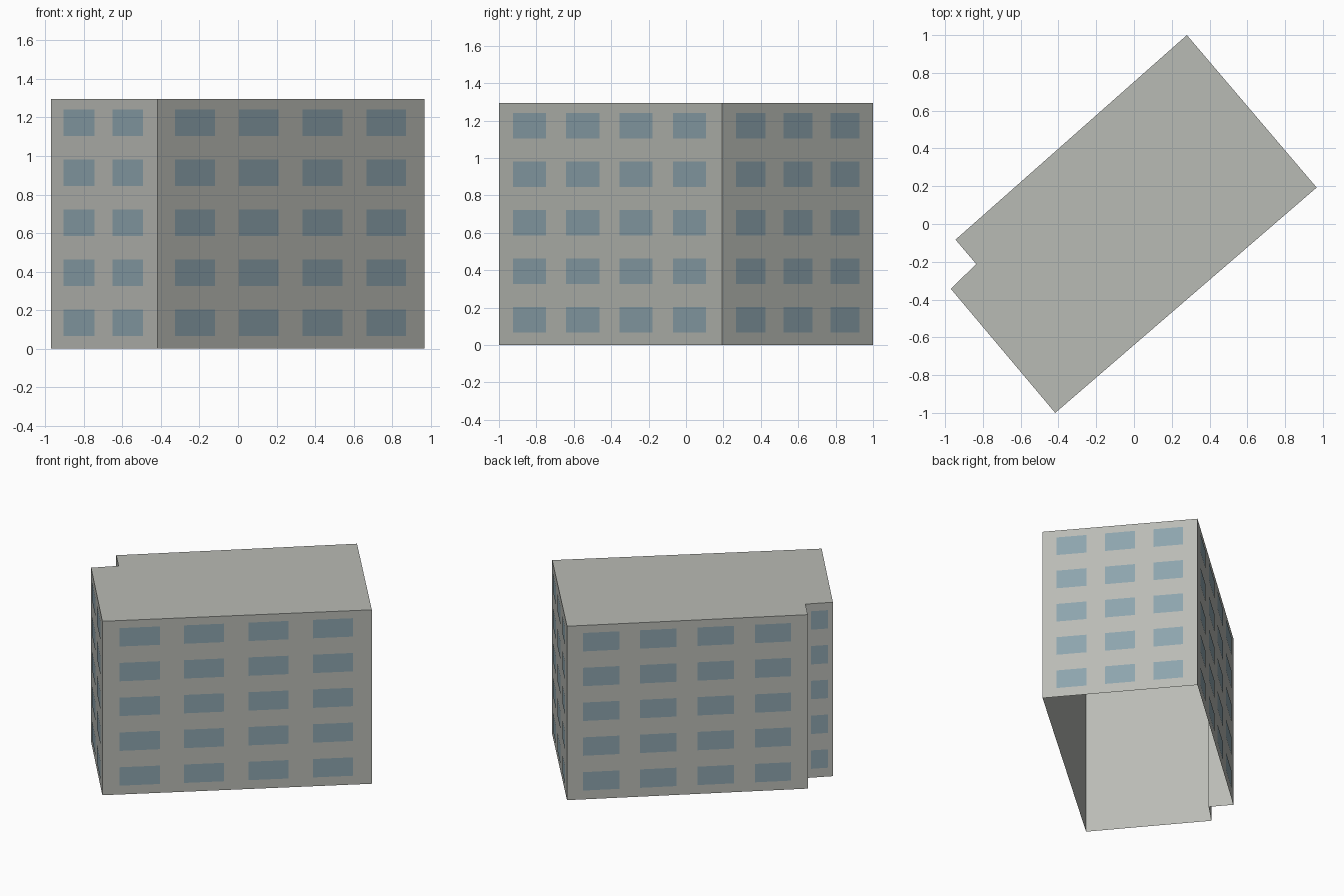
import bpy
import bmesh
from mathutils import Vector

cube = bpy.data.objects.get("Cube")
if cube:
    bpy.data.objects.remove(cube, do_unlink=True)

HEIGHT = 1.295
FLOORS = 5
STOREY = HEIGHT / FLOORS
SILL, PANE_HEIGHT = 0.067, 0.137
OFFSET = 0.003


def make_material(name, colour):
    mat = bpy.data.materials.new(name)
    mat.use_nodes = True
    rgba = (*colour, 1.0)
    mat.diffuse_color = rgba
    mat.node_tree.nodes["Principled BSDF"].inputs["Base Color"].default_value = rgba
    return mat


def make_object(name, bm, mat):
    mesh = bpy.data.meshes.new(name)
    bm.to_mesh(mesh)
    bm.free()
    mesh.materials.append(mat)
    obj = bpy.data.objects.new(name, mesh)
    bpy.context.collection.objects.link(obj)
    return obj


def add_quad(bm, start, end, low, high):
    """Upright rectangle between two plan points."""
    corners = [(start, low), (end, low), (end, high), (start, high)]
    bm.faces.new([bm.verts.new((p.x, p.y, z)) for p, z in corners])


concrete = make_material("warm grey concrete", (0.485, 0.497, 0.462))
glass = make_material("blue grey glass", (0.266, 0.371, 0.42))

# Floor plan, counter-clockwise, with the notch at the left end
front, right, back, notch_out, notch_in, left = plan = [Vector(p) for p in (
    (-0.417, -1.0), (0.967, 0.193), (0.28, 1.0),
    (-0.945, -0.083), (-0.835, -0.212), (-0.97, -0.343))]

# Building shell: walls and flat roof, open underneath
bm = bmesh.new()
base = [bm.verts.new((p.x, p.y, 0)) for p in plan]
top = [bm.verts.new((p.x, p.y, HEIGHT)) for p in plan]
for i in range(len(plan)):
    j = (i + 1) % len(plan)
    bm.faces.new((base[i], base[j], top[j], top[i]))
bm.faces.new(top)
make_object("building_shell", bm, concrete)

# Window panes: wall ends, first pane start, pane width, spacing (fractions of wall)
walls = {
    "front_windows": (front, right, 4, 0.064, 0.149, 0.239),
    "right_windows": (right, back, 3, 0.091, 0.193, 0.312),
    "back_windows": (back, notch_out, 4, 0.066, 0.151, 0.238),
    "notch_side_windows": (notch_out, notch_in, 1, 0.2, 0.6, 1),
    "notch_back_windows": (notch_in, left, 1, 0.21, 0.6, 1),
    "left_windows": (left, front, 2, 0.123, 0.289, 0.456),
}
for name, (start, end, count, first, width, spacing) in walls.items():
    along = end - start
    outward = Vector((along.y, -along.x)).normalized() * OFFSET
    bm = bmesh.new()
    for floor in range(FLOORS):
        low = floor * STOREY + SILL
        for column in range(count):
            t = first + column * spacing
            add_quad(bm, start + along * t + outward,
                     start + along * (t + width) + outward, low, low + PANE_HEIGHT)
    make_object(name, bm, glass)
